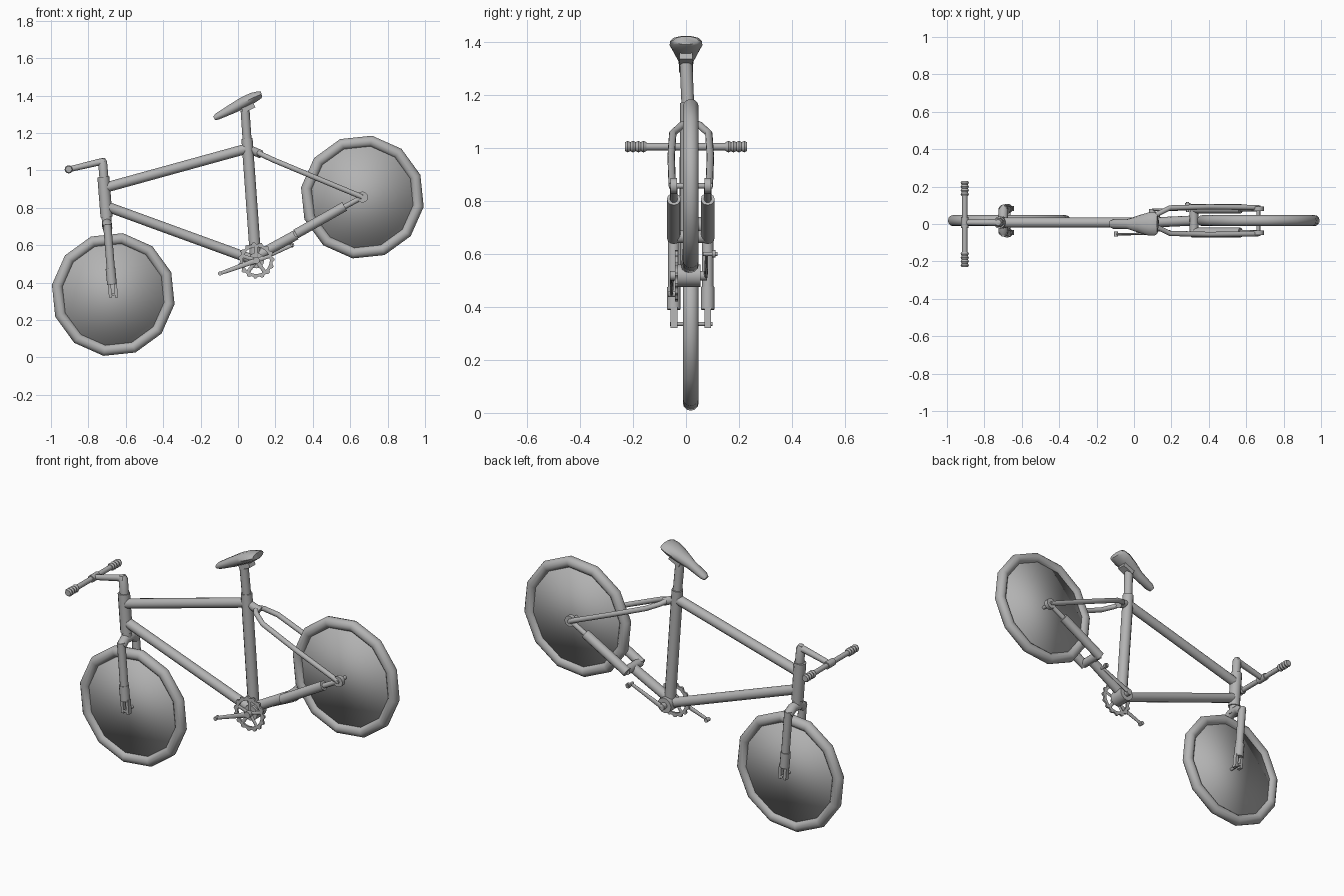
import bpy, bmesh, math
from mathutils import Vector

cube = bpy.data.objects.get("Cube")
if cube:
    bpy.data.objects.remove(cube, do_unlink=True)

X, Y, Z = Vector((1, 0, 0)), Vector((0, 1, 0)), Vector((0, 0, 1))
MID = 0.018          # lateral centre of wheels, fork and stays

grey = bpy.data.materials.new("plain_grey")
grey.use_nodes = True
grey.diffuse_color = (0.45, 0.45, 0.45, 1)
grey.node_tree.nodes["Principled BSDF"].inputs["Base Color"].default_value = grey.diffuse_color


def finish(obj, name, angle=40):
    obj.name = name
    obj.data.name = name
    obj.data.materials.append(grey)
    bpy.ops.object.select_all(action='DESELECT')
    obj.select_set(True)
    bpy.context.view_layer.objects.active = obj
    if angle:
        bpy.ops.object.shade_smooth_by_angle(angle=math.radians(angle))
    else:
        bpy.ops.object.shade_smooth()
    return obj


def from_bmesh(bm, name, angle=40):
    bmesh.ops.recalc_face_normals(bm, faces=bm.faces)
    mesh = bpy.data.meshes.new(name)
    bm.to_mesh(mesh)
    bm.free()
    obj = bpy.data.objects.new(name, mesh)
    bpy.context.collection.objects.link(obj)
    return finish(obj, name, angle)


def tube(name, points, radii, sides=12, ref=Y, angle=40):
    """Capped tube along points; a radius may be a pair (along ref, across ref)."""
    pts = [Vector(p) for p in points]
    if not isinstance(radii, list):
        radii = [radii] * len(pts)
    bm = bmesh.new()
    rings = []
    for i, (p, r) in enumerate(zip(pts, radii)):
        a, b = r if isinstance(r, tuple) else (r, r)
        t = (pts[min(i + 1, len(pts) - 1)] - pts[max(i - 1, 0)]).normalized()
        u = (ref - t * ref.dot(t)).normalized()
        v = t.cross(u)
        rings.append([bm.verts.new(p + u * a * math.cos(k * math.tau / sides)
                                   + v * b * math.sin(k * math.tau / sides)) for k in range(sides)])
    for r0, r1 in zip(rings, rings[1:]):
        for k in range(sides):
            j = (k + 1) % sides
            bm.faces.new((r0[k], r0[j], r1[j], r1[k]))
    bm.faces.new(rings[0])
    bm.faces.new(rings[-1])
    return from_bmesh(bm, name, angle)


def axle(name, x, z, y0, y1, r, sides=12):
    return tube(name, [(x, y0, z), (x, y1, z)], r, sides, ref=Z)


def box(name, centre, size, tilt=0):
    bpy.ops.mesh.primitive_cube_add(size=1, location=centre, rotation=(0, tilt, 0))
    obj = bpy.context.object
    obj.scale = size
    return finish(obj, name)


# Wheels: twelve-sided tyre with a solid disc
def wheel(prefix, x, z):
    rot = (math.pi / 2, math.radians(-21), 0)
    bpy.ops.mesh.primitive_torus_add(major_segments=12, minor_segments=12, major_radius=0.302,
                                     minor_radius=0.03, location=(x, MID, z), rotation=rot)
    finish(bpy.context.object, prefix + "_tyre", 70)
    bpy.ops.mesh.primitive_cylinder_add(vertices=12, radius=0.285, depth=0.02,
                                        location=(x, MID, z), rotation=rot)
    finish(bpy.context.object, prefix + "_disc", 0)


REAR = (0.665, 0.857)
FRONT = (-0.667, 0.336)
wheel("front_wheel", *FRONT)
wheel("rear_wheel", *REAR)
axle("front_axle", *FRONT, -0.06, 0.1, 0.008)
axle("rear_axle", *REAR, -0.065, 0.1, 0.01)

# Main frame
FY = 0.008
tube("head_tube", [(-0.72, FY, 0.965), (-0.703, FY, 0.75)], 0.032)
tube("top_tube", [(-0.7, FY, 0.91), (0.055, FY, 1.118)], 0.027)
tube("down_tube", [(-0.7, FY, 0.806), (0.085, FY, 0.52)], 0.027)
tube("seat_tube", [(0.048, FY, 1.17), (0.095, FY, 0.52)], 0.03)
axle("bottom_bracket", 0.098, 0.518, -0.03, 0.055, 0.042, 16)

# Seat post and saddle
tube("seat_post", [(0.038, 0, 1.32), (0.05, FY, 1.14)], 0.024)
box("saddle_clamp", (0.055, 0, 1.335), (0.07, 0.05, 0.03), -0.45)
tube("saddle",
     [(-0.127, 0, 1.277), (-0.11, 0, 1.288), (-0.03, 0, 1.33), (0.03, 0, 1.363),
      (0.08, 0, 1.388), (0.115, 0, 1.403), (0.126, 0, 1.406)],
     [(0.018, 0.012), (0.026, 0.019), (0.028, 0.028), (0.048, 0.032),
      (0.062, 0.03), (0.06, 0.022), (0.048, 0.016)], 10, angle=50)

# Stem, handlebar and ribbed grips
BAR = (-0.905, 1.005)
tube("steerer", [(-0.716, FY, 0.95), (-0.724, FY, 1.045), (-0.727, FY, 1.063)], [0.024, 0.024, 0.016])
tube("stem", [(-0.715, FY, 1.045), (-0.75, FY, 1.042), (BAR[0], FY, BAR[1])], [0.022, 0.018, 0.015])
axle("handlebar", *BAR, -0.2, 0.2, 0.014)
axle("bar_clamp", *BAR, -0.022, 0.038, 0.02)
for side, word in ((1, "left"), (-1, "right")):
    ribs = [(BAR[0], side * (0.15 + 0.01 * i), BAR[1]) for i in range(9)]
    tube(word + "_grip", ribs, [0.022 if i % 2 else 0.017 for i in range(9)], ref=Z)

# Fork crown
tube("fork_steerer", [(-0.704, FY, 0.76), (-0.7, FY, 0.7)], 0.026)
tube("fork_crown", [(-0.698, MID - 0.065, 0.69), (-0.7, MID - 0.03, 0.715),
                    (-0.7, MID + 0.03, 0.715), (-0.698, MID + 0.065, 0.69)], 0.026, ref=X)

# Paired parts: fork legs, stays and dropouts
tube("chain_stay_neck", [(0.1, FY, 0.54), (0.31, MID, 0.655)], 0.027)
tube("chain_stay_yoke", [(0.32, MID - 0.062, 0.665), (0.32, MID + 0.062, 0.665)], 0.024, ref=Z)
tube("seat_stay_bridge", [(0.055, FY, 1.115), (0.125, MID, 1.085)], 0.022)
for side, word in ((1, "left"), (-1, "right")):
    y = MID + side * 0.064
    tube(word + "_fork_leg", [(-0.699, y, 0.71), (-0.679, y, 0.46)], 0.022)
    tube(word + "_fork_slider", [(-0.682, y, 0.475), (-0.674, y, 0.39)], 0.026)
    for dx in (-0.016, 0.016):
        box(word + "_fork_prong", (-0.669 + dx, y, 0.36), (0.016, 0.026, 0.08), -0.08)
    tube(word + "_chain_stay_sleeve", [(0.31, y, 0.66), (0.57, y, 0.807)], 0.026)
    tube(word + "_chain_stay_tip", [(0.56, y, 0.8), (REAR[0], y, REAR[1])], 0.014)
    tube(word + "_seat_stay", [(0.1, MID, 1.098), (0.125, MID + side * 0.035, 1.085),
                               (0.19, MID + side * 0.068, 1.055), (0.4, MID + side * 0.074, 0.967),
                               (REAR[0], MID + side * 0.07, REAR[1])], 0.014)
    axle(word + "_dropout", *REAR, y - 0.012, y + 0.012, 0.03)

# Toothed chainring with five spokes
CX, CY, CZ = 0.098, -0.036, 0.518
bm = bmesh.new()
teeth = 60
loops = []
for dy in (-0.005, 0.005):
    for inner in (True, False):
        loops.append([bm.verts.new((CX + r * math.cos(a), CY + dy, CZ + r * math.sin(a)))
                      for a, r in ((k * math.tau / teeth, 0.072 if inner else (0.097 if k % 4 < 2 else 0.088))
                                   for k in range(teeth))])
for a, b in ((0, 1), (1, 3), (3, 2), (2, 0)):
    for k in range(teeth):
        j = (k + 1) % teeth
        bm.faces.new((loops[a][k], loops[a][j], loops[b][j], loops[b][k]))
from_bmesh(bm, "chainring")
for i in range(5):
    a = math.radians(90 + 72 * i)
    tube("chainring_spoke", [(CX, CY, CZ), (CX + 0.078 * math.cos(a), CY, CZ + 0.078 * math.sin(a))],
         (0.004, 0.01), 8)

# Cranks and pedal spindles
axle("crank_spindle", CX, CZ, -0.06, 0.08, 0.018)
tube("right_crank", [(CX, -0.052, CZ), (-0.1, -0.055, 0.447)], [(0.007, 0.015), (0.006, 0.009)])
tube("left_crank", [(CX, 0.075, CZ), (0.29, 0.078, 0.6)], [(0.007, 0.015), (0.006, 0.009)])
axle("right_pedal_spindle", -0.096, 0.448, -0.068, -0.04, 0.011)
axle("left_pedal_spindle", 0.287, 0.6, 0.065, 0.118, 0.008)
axle("left_pedal_cap", 0.287, 0.6, 0.098, 0.112, 0.014)
